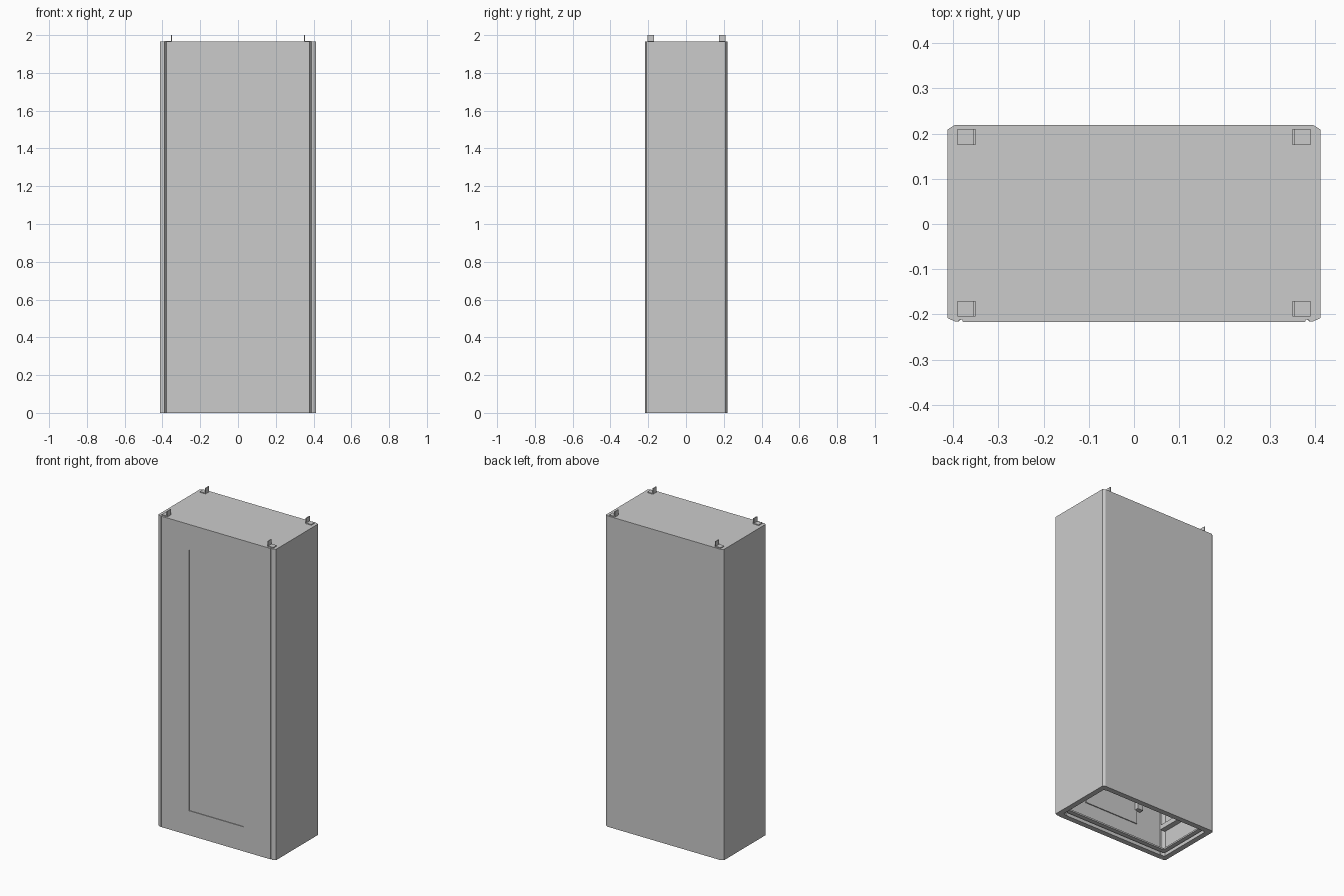
import bpy, bmesh

if "Cube" in bpy.data.objects:
    bpy.data.objects.remove(bpy.data.objects["Cube"])

H = 1.965           # body height
HX, HY = 0.412, 0.218


def finish(name, bm):
    bmesh.ops.recalc_face_normals(bm, faces=bm.faces[:])
    me = bpy.data.meshes.new(name)
    bm.to_mesh(me)
    bm.free()
    ob = bpy.data.objects.new(name, me)
    bpy.context.collection.objects.link(ob)
    return ob


def add_box(bm, x0, x1, y0, y1, z0, z1):
    verts = bmesh.ops.create_cube(bm, size=1)["verts"]
    for v in verts:
        v.co = ((x0 + x1) / 2 + v.co.x * (x1 - x0),
                (y0 + y1) / 2 + v.co.y * (y1 - y0),
                (z0 + z1) / 2 + v.co.z * (z1 - z0))


def boxes(name, *bounds):
    bm = bmesh.new()
    for b in bounds:
        add_box(bm, *b)
    return finish(name, bm)


def loft(name, rings):
    """Skin a list of (inset, z) copies of the plan outline, capped at both ends."""
    bm = bmesh.new()
    rows = []
    for d, z in rings:
        rows.append([bm.verts.new((x * (1 - d / HX), y * (1 - d / HY), z)) for x, y in outline])
    n = len(outline)
    for a, b in zip(rows, rows[1:]):
        for i in range(n):
            j = (i + 1) % n
            bm.faces.new((a[i], a[j], b[j], b[i]))
    bm.faces.new(rows[0])
    bm.faces.new(rows[-1])
    return finish(name, bm)


# Plan outline: right half with the front groove and chamfered corners, mirrored
half = [(0.378, -0.217), (0.380, -0.211), (0.386, -0.211), (0.388, -0.216),
        (0.397, -0.215), (0.412, -0.208), (0.412, 0.209), (0.396, 0.219)]
outline = half + [(-x, y) for x, y in reversed(half)]

# Cabinet shell, open underneath, with a folded bottom flange
shell = loft("cabinet_shell", [(0, H), (0, 0), (0.034, 0), (0.034, 0.022),
                               (0.012, 0.022), (0.012, H - 0.012)])

# Opening for the front panel
PX, Z0, Z1 = 0.19, 0.155, 1.805
cutter = boxes("panel_cutter", (-PX, PX, -0.25, -0.18, Z0, Z1))
cutter.hide_render = True
mod = shell.modifiers.new("opening", "BOOLEAN")
mod.object = cutter
mod.solver = "EXACT"
bpy.context.view_layer.objects.active = shell
bpy.ops.object.modifier_apply(modifier=mod.name)
bpy.data.objects.remove(cutter)

# Slightly recessed front panel
boxes("front_panel", (-PX, PX, -0.213, -0.199, Z0, Z1))

# Inner ledge frame just above the bottom flange
z0, z1 = 0.03, 0.04
boxes("bottom_inner_frame",
      (-0.397, 0.397, -0.203, -0.165, z0, z1), (-0.397, 0.397, 0.165, 0.203, z0, z1),
      (-0.397, -0.36, -0.165, 0.165, z0, z1), (0.36, 0.397, -0.165, 0.165, z0, z1))

# Horizontal rails on the inner side walls and hinge blocks behind the panel
for s, side in ((-1, "left"), (1, "right")):
    xa, xb = sorted((s * 0.365, s * 0.399))
    boxes(f"side_rail_{side}", *[(xa, xb, -0.2, 0.2, z, z + 0.03) for z in (0.18, 0.98, 1.76)])
    xa, xb = sorted((s * 0.175, s * 0.215))
    boxes(f"panel_hinges_{side}", *[(xa, xb, -0.204, -0.175, z, z + 0.05) for z in (0.24, 0.96, 1.68)])

# L-shaped lifting brackets at the four top corners
for s, side in ((-1, "left"), (1, "right")):
    for y0, y1, end in ((-0.205, -0.170, "front"), (0.175, 0.210, "back")):
        xa, xb = sorted((s * 0.350, s * 0.355))
        fa, fb = sorted((s * 0.355, s * 0.390))
        boxes(f"top_bracket_{end}_{side}",
              (xa, xb, y0, y1, H, 2.0), (fa, fb, y0, y1, H, H + 0.005))
